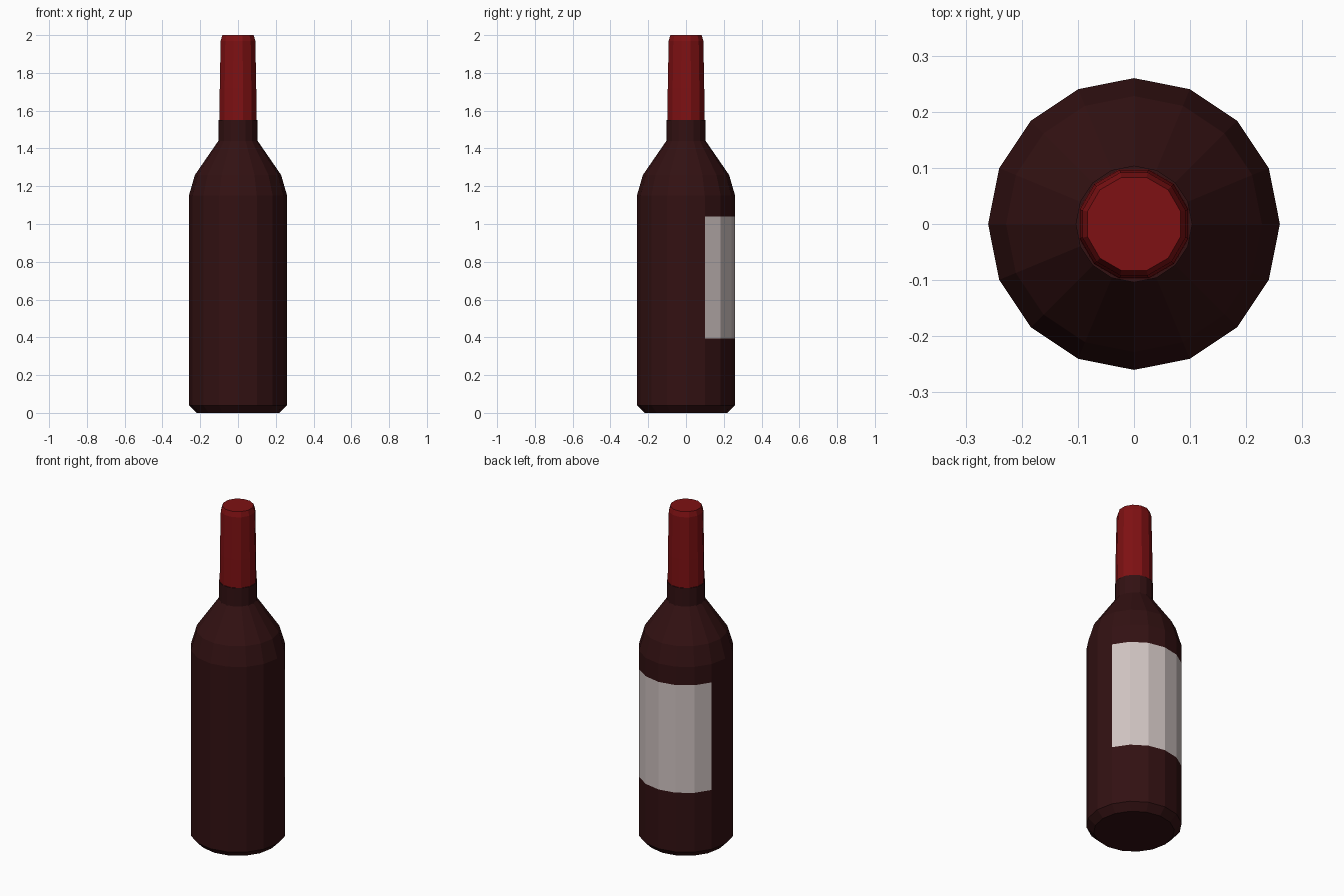
import bpy, bmesh, math

if "Cube" in bpy.data.objects:
    bpy.data.objects.remove(bpy.data.objects["Cube"])


def material(name, rgb):
    m = bpy.data.materials.new(name)
    m.diffuse_color = (*rgb, 1.0)
    m.use_nodes = True
    m.node_tree.nodes["Principled BSDF"].inputs["Base Color"].default_value = m.diffuse_color
    return m


GLASS = material("dark red glass", (0.032, 0.0055, 0.006))
LABEL = material("pale label paper", (0.62, 0.54, 0.53))
FOIL = material("red foil", (0.21, 0.0055, 0.0065))


def lathe(name, profile, sides, mats, turn=0.0):
    """Flat-faced turned solid from (radius, height) pairs, capped at both ends."""
    bm = bmesh.new()
    rings = []
    for r, z in profile:
        rings.append([bm.verts.new((r * math.cos(turn + math.tau * i / sides),
                                    r * math.sin(turn + math.tau * i / sides), z))
                      for i in range(sides)])
    for low, high in zip(rings, rings[1:]):
        for i in range(sides):
            j = (i + 1) % sides
            bm.faces.new((low[i], low[j], high[j], high[i]))
    bm.faces.new(rings[0][::-1])
    bm.faces.new(rings[-1])
    bm.normal_update()
    mesh = bpy.data.meshes.new(name)
    bm.to_mesh(mesh)
    bm.free()
    for m in mats:
        mesh.materials.append(m)
    obj = bpy.data.objects.new(name, mesh)
    bpy.context.collection.objects.link(obj)
    return obj


# Glass body with chamfered base, sloping shoulder and short neck
LABEL_LOW, LABEL_HIGH = 0.395, 1.04
bottle = lathe("bottle", [(0.22, 0.0), (0.26, 0.04), (0.26, LABEL_LOW),
                          (0.26, LABEL_HIGH), (0.26, 1.15), (0.228, 1.26),
                          (0.104, 1.44), (0.104, 1.55)], 16, [GLASS, LABEL])

# Label: the six rear facets between the two label heights
for face in bottle.data.polygons:
    c = face.center
    if LABEL_LOW < c.z < LABEL_HIGH and c.y > 0.1:
        face.material_index = 1

# Foil capsule around the upper neck, slightly tapered with a rounded lip
lathe("foil_capsule", [(0.101, 1.54), (0.100, 1.72), (0.095, 1.97),
                       (0.086, 2.0)], 12, [FOIL], math.radians(15))
